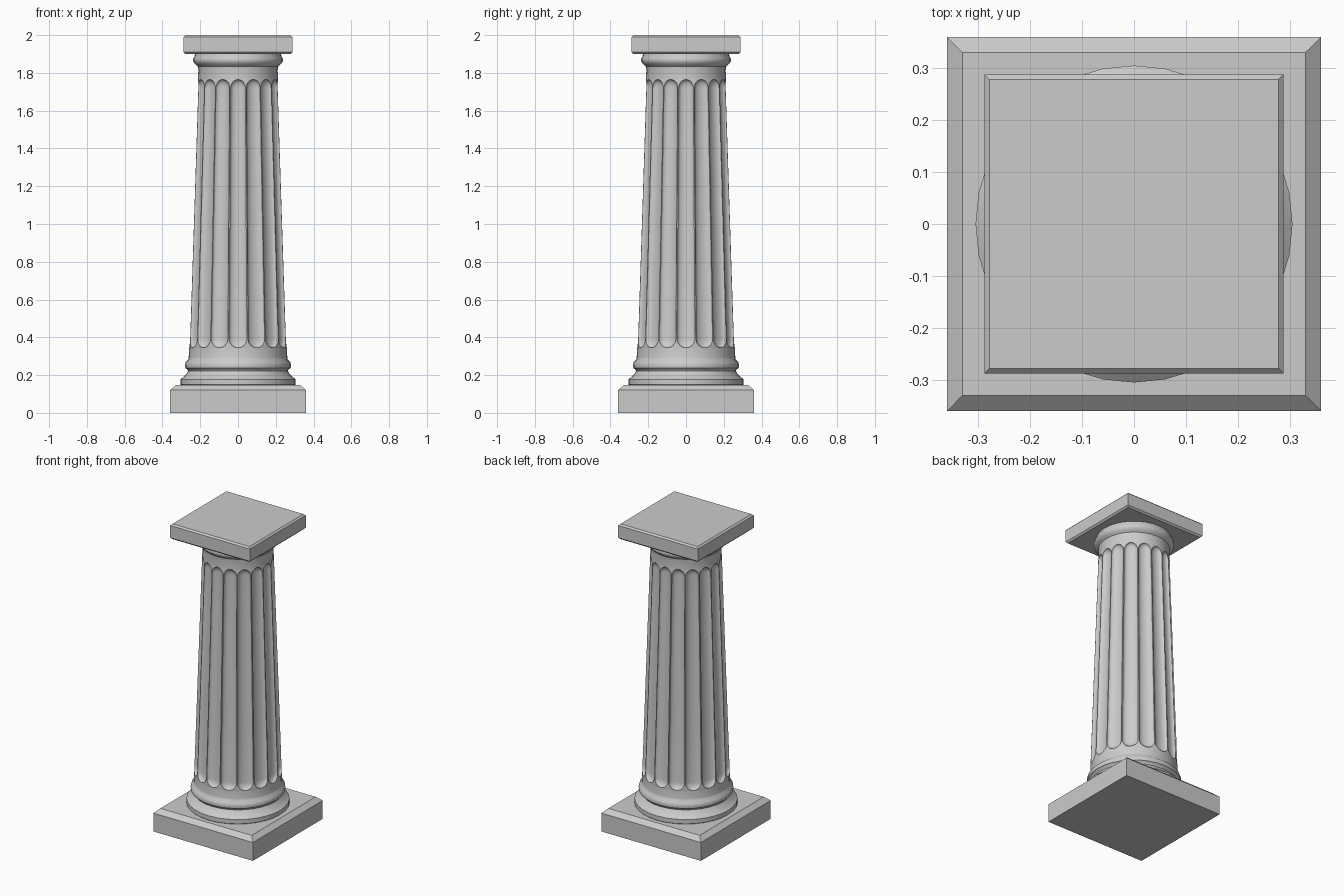
import bpy, bmesh, math

if "Cube" in bpy.data.objects:
    bpy.data.objects.remove(bpy.data.objects["Cube"])

FLUTES = 16
Z0, Z1 = 0.345, 1.765          # flute ends
R0, R1 = 0.259, 0.212          # shaft radius at those heights
DEPTH = 0.024


def finish(name, bm, smooth=None):
    bmesh.ops.recalc_face_normals(bm, faces=bm.faces)
    me = bpy.data.meshes.new(name)
    bm.to_mesh(me)
    bm.free()
    ob = bpy.data.objects.new(name, me)
    bpy.context.collection.objects.link(ob)
    if smooth:
        bpy.ops.object.select_all(action='DESELECT')
        bpy.context.view_layer.objects.active = ob
        ob.select_set(True)
        bpy.ops.object.shade_smooth_by_angle(angle=math.radians(smooth))
    return ob


def skin(name, rings, caps, smooth):
    """Join closed rings of points into a tube, with optional end caps."""
    bm = bmesh.new()
    rows = [[bm.verts.new(p) for p in ring] for ring in rings]
    n = len(rows[0])
    for a, b in zip(rows, rows[1:]):
        for i in range(n):
            j = (i + 1) % n
            bm.faces.new((a[i], a[j], b[j], b[i]))
    if caps:
        bm.faces.new(rows[0])
        bm.faces.new(rows[-1])
    return finish(name, bm, smooth)


def square_block(name, levels):
    """Square slab from (half width, z) levels, giving chamfered edges."""
    rings = [[(sx * h, sy * h, z) for sx, sy in ((-1, -1), (1, -1), (1, 1), (-1, 1))]
             for h, z in levels]
    return skin(name, rings, True, None)


def lathe(name, profile, n=32):
    rings = [[(r * math.cos(2 * math.pi * i / n), r * math.sin(2 * math.pi * i / n), z)
              for i in range(n)] for r, z in profile]
    return skin(name, rings, True, 40)


# square plinth and abacus
square_block("plinth", [(0.36, 0), (0.36, 0.12), (0.33, 0.147)])
square_block("abacus", [(0.278, 1.9), (0.288, 1.91), (0.288, 1.99), (0.278, 2.0)])

# round mouldings
lathe("base_moulding", [(0.295, 0.14), (0.305, 0.15), (0.305, 0.178), (0.29, 0.19),
                        (0.272, 0.208), (0.264, 0.222), (0.268, 0.23), (0.279, 0.238),
                        (0.281, 0.252), (0.277, 0.268), (0.264, 0.281), (0.261, 0.295),
                        (R0, Z0)])
lathe("capital_moulding", [(R1, Z1), (0.210, 1.815), (0.213, 1.835), (0.226, 1.846),
                           (0.237, 1.86), (0.237, 1.876), (0.230, 1.887),
                           (0.228, 1.901)])

# tapered shaft with round-ended flutes
CAP = 0.045
steps = [math.cos(math.radians(a)) for a in (90, 75, 60, 45, 30, 15, 0)]
levels = [(Z0 + CAP * (1 - math.sqrt(1 - s * s)), s) for s in steps]
levels += [(Z0 + CAP + (Z1 - Z0 - 2 * CAP) * k / 4, 0.0) for k in (1, 2, 3)]
levels = []
for a in range(0, 91, 15):
    t = math.cos(math.radians(a))
    levels.append((Z0 + CAP * (1 - t), t))
mirror = [(Z0 + Z1 - z, t) for z, t in reversed(levels)]
levels += [(Z0 + CAP + (Z1 - Z0 - 2 * CAP) * k / 4, 0.0) for k in (1, 2, 3)] + mirror

rings = []
half = math.pi / FLUTES
for z, t in levels:
    radius = R0 + (R1 - R0) * (z - Z0) / (Z1 - Z0)
    w = math.sqrt(max(0, 1 - t * t))
    ring = []
    for f in range(FLUTES):
        mid = 2 * half * f
        for k in range(9):
            s = -math.cos(math.pi * k / 8)
            r = radius - DEPTH * w * math.sqrt(max(0, 1 - s * s))
            a = mid + s * half * 0.94 * max(w, 0.08)
            ring.append((r * math.cos(a), r * math.sin(a), z))
        a = mid + half
        ring.append((radius * math.cos(a), radius * math.sin(a), z))
    rings.append(ring)
skin("fluted_shaft", rings, True, 35)
